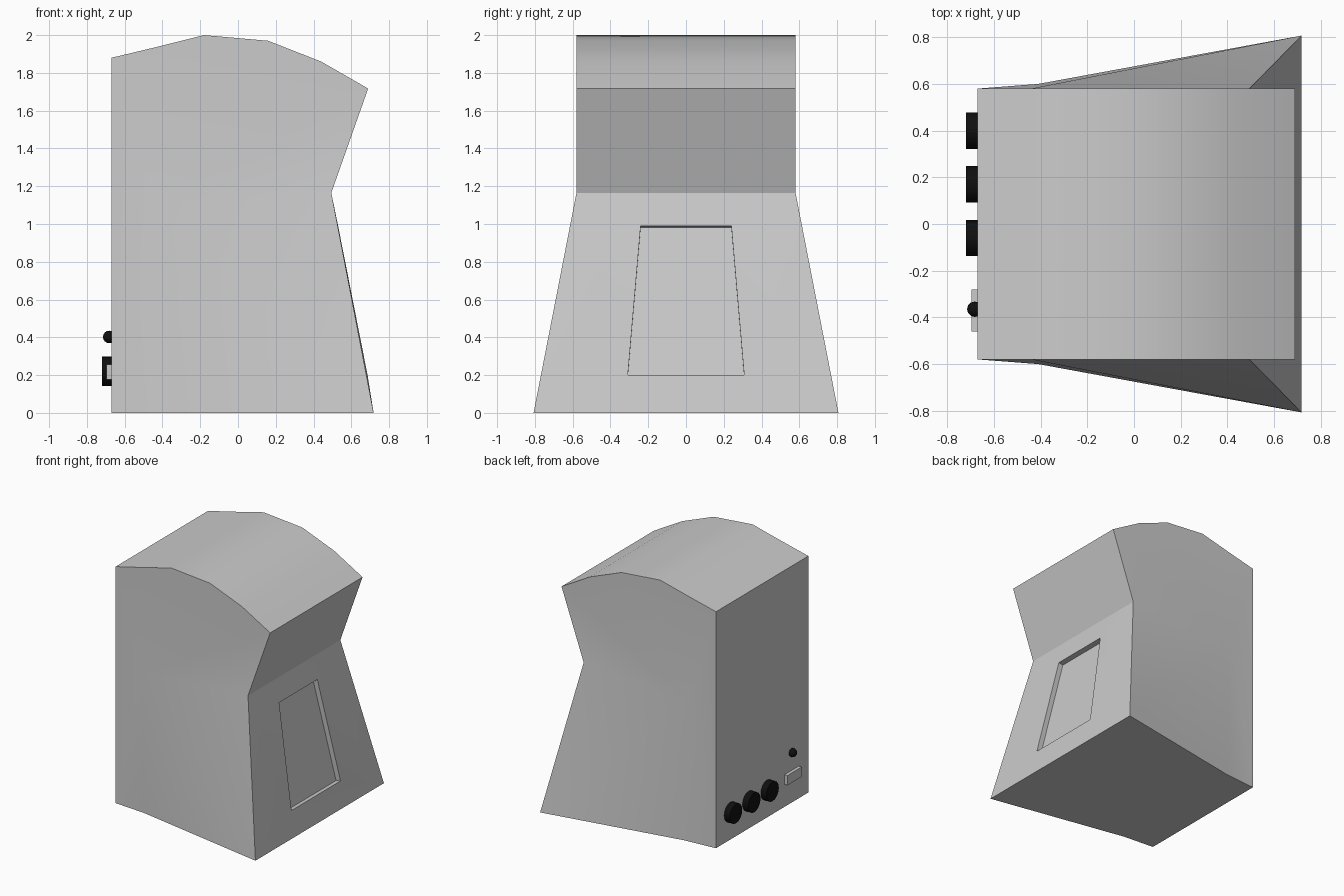
import bpy, bmesh, math
from mathutils import Vector, Matrix

cube = bpy.data.objects.get("Cube")
if cube:
    bpy.data.objects.remove(cube, do_unlink=True)


def material(name, value):
    m = bpy.data.materials.new(name)
    m.use_nodes = True
    colour = (value, value, value, 1)
    m.diffuse_color = colour
    m.node_tree.nodes["Principled BSDF"].inputs["Base Color"].default_value = colour
    return m


GREY = material("light grey", 0.6)
BLACK = material("black", 0.005)


def finish(bm, name, mat, angle=30):
    bmesh.ops.recalc_face_normals(bm, faces=bm.faces)
    mesh = bpy.data.meshes.new(name)
    bm.to_mesh(mesh)
    bm.free()
    mesh.materials.append(mat)
    obj = bpy.data.objects.new(name, mesh)
    bpy.context.collection.objects.link(obj)
    bpy.ops.object.select_all(action="DESELECT")
    obj.select_set(True)
    bpy.context.view_layer.objects.active = obj
    bpy.ops.object.shade_smooth_by_angle(angle=math.radians(angle))


# Cabinet: side outline as (x, z, half width), from the rear foot over the roof to the front foot
OUTLINE = [(-.67, 0, .58), (-.67, 1.88, .58), (-.44, 1.935, .58), (-.18, 2, .58),
           (.16, 1.97, .58), (.44, 1.86, .58), (.689, 1.717, .58), (.494, 1.165, .58),
           (.718, 0, .807), (-.41, 0, .6)]
bm = bmesh.new()
sides = [[bm.verts.new((x, s * w, z)) for x, z, w in OUTLINE] for s in (-1, 1)]
for s, side in zip((-1, 1), sides):
    # Flat wall above, flared skirt fanning out below the waist
    waist = bm.verts.new((-.44, s * .58, 1.1))
    rear, eave, knee, toe, flare = (side[i] for i in (0, 1, 7, 8, 9))
    bm.faces.new(side[1:8] + [waist])
    bm.faces.new((waist, knee, toe))
    bm.faces.new((waist, toe, flare))
    bm.faces.new((rear, eave, waist, flare))
a, b = sides
for i in range(len(OUTLINE)):
    j = (i + 1) % len(OUTLINE)
    if i != 7:
        bm.faces.new((a[i], a[j], b[j], b[i]))

# Front face with a sunken tapered panel
outer = [a[8], b[8], b[7], a[7]]
rim_points = [(.686, -.308, .2), (.686, .308, .2), (.53, .24, .99), (.53, -.24, .99)]
inward = Vector((-.98, 0, -.19)) * .04
rim = [bm.verts.new(p) for p in rim_points]
floor = [bm.verts.new(Vector(p) + inward) for p in rim_points]
for i in range(4):
    j = (i + 1) % 4
    bm.faces.new((outer[i], outer[j], rim[j], rim[i]))
    bm.faces.new((rim[i], rim[j], floor[j], floor[i]))
bm.faces.new(floor)
finish(bm, "cabinet", GREY)

# Row of round knobs on the rear
for n, y in enumerate((.4, .17, -.06)):
    bm = bmesh.new()
    bmesh.ops.create_cone(bm, cap_ends=True, segments=16, radius1=.078, radius2=.078, depth=.05,
                          matrix=Matrix.Translation((-.695, y, .22)) @ Matrix.Rotation(math.pi / 2, 4, "Y"))
    finish(bm, f"rear_knob_{n + 1}", BLACK)

# Small round button
bm = bmesh.new()
bmesh.ops.create_uvsphere(bm, u_segments=12, v_segments=8, radius=.033,
                          matrix=Matrix.Translation((-.682, -.365, .402)))
finish(bm, "rear_button", BLACK)

# Rectangular socket plate
bm = bmesh.new()
bmesh.ops.create_cube(bm, size=1, matrix=Matrix.Translation((-.6825, -.37, .217))
                      @ Matrix.Diagonal((.027, .18, .078, 1)))
finish(bm, "rear_socket", GREY)
